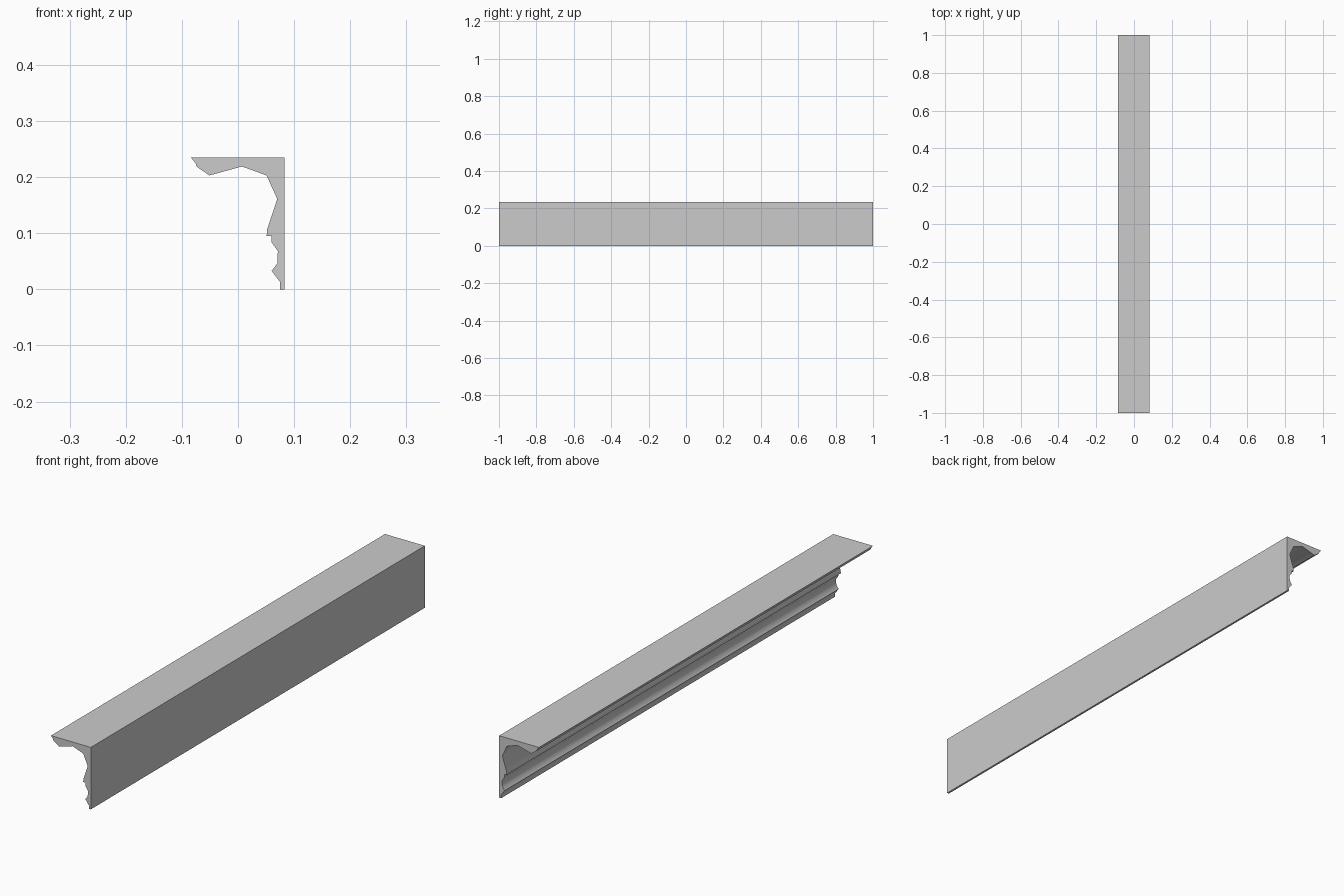
import bpy, bmesh, math

if "Cube" in bpy.data.objects:
    bpy.data.objects.remove(bpy.data.objects["Cube"])

# Cross-section of the moulding (x, z): flat top and back, stepped and coved face
profile = [
    (-0.084, 0.235), (0.083, 0.235), (0.083, 0.0),      # top and back
    (0.075, 0.0), (0.075, 0.013), (0.060, 0.033),       # foot and lower bead
    (0.070, 0.046), (0.071, 0.068), (0.060, 0.084),     # small hollow
    (0.060, 0.095), (0.051, 0.095), (0.052, 0.107),     # step
    (0.070, 0.161), (0.051, 0.203), (0.007, 0.219),     # large cove
    (-0.051, 0.203), (-0.074, 0.219), (-0.075, 0.224),  # upper lip
]

# Extrude the section along y, capped at both ends
bm = bmesh.new()
cap = bm.faces.new([bm.verts.new((x, -1.0, z)) for x, z in profile])
ext = bmesh.ops.extrude_face_region(bm, geom=[cap], use_keep_orig=True)
verts = [g for g in ext["geom"] if isinstance(g, bmesh.types.BMVert)]
bmesh.ops.translate(bm, vec=(0, 2.0, 0), verts=verts)
bmesh.ops.recalc_face_normals(bm, faces=bm.faces[:])

mesh = bpy.data.meshes.new("cornice_moulding")
bm.to_mesh(mesh)
bm.free()
moulding = bpy.data.objects.new("cornice_moulding", mesh)
bpy.context.collection.objects.link(moulding)

# Soft shading along the cove, crisp arrises
bpy.context.view_layer.objects.active = moulding
moulding.select_set(True)
bpy.ops.object.shade_smooth_by_angle(angle=math.radians(50))
